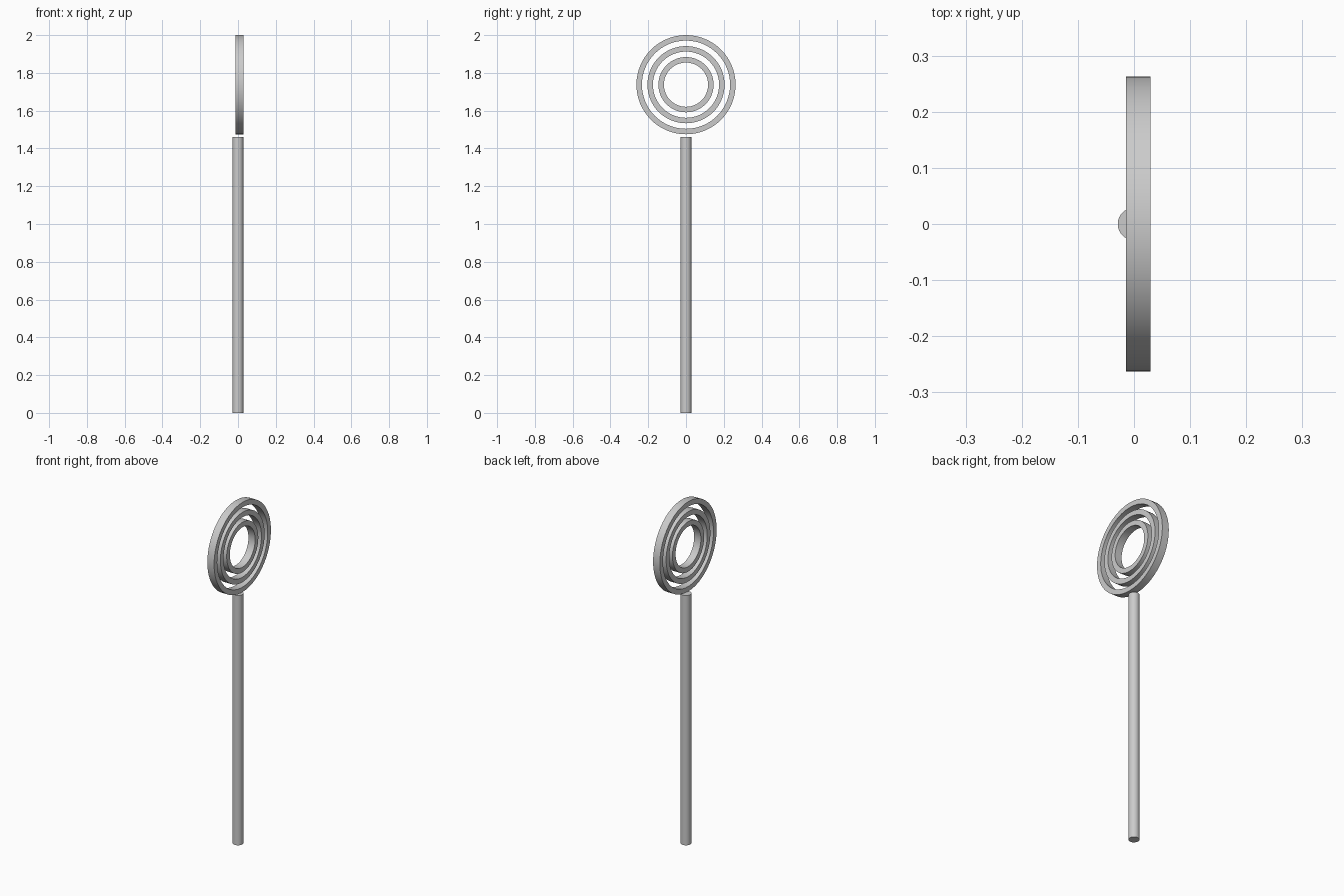
import bpy
import bmesh
from math import cos, sin, tau, radians

cube = bpy.data.objects.get("Cube")
if cube:
    bpy.data.objects.remove(cube, do_unlink=True)

grey = bpy.data.materials.new("light grey")
grey.use_nodes = True
colour = (0.6, 0.6, 0.6, 1)
grey.diffuse_color = colour
grey.node_tree.nodes["Principled BSDF"].inputs["Base Color"].default_value = colour


def finish(obj):
    obj.data.materials.append(grey)
    bpy.ops.object.select_all(action="DESELECT")
    obj.select_set(True)
    bpy.context.view_layer.objects.active = obj
    bpy.ops.object.shade_smooth_by_angle(angle=radians(30))


def ring(name, outer, inner, x0, x1, z, sides=64):
    """Flat band with a square section, its axis along x."""
    bm = bmesh.new()
    section = [(outer, x0), (outer, x1), (inner, x1), (inner, x0)]
    loops = []
    for i in range(sides):
        a = tau * i / sides
        loops.append([bm.verts.new((x, r * cos(a), z + r * sin(a))) for r, x in section])
    for i in range(sides):
        p, q = loops[i], loops[(i + 1) % sides]
        for j in range(4):
            k = (j + 1) % 4
            bm.faces.new((p[j], p[k], q[k], q[j]))
    bmesh.ops.recalc_face_normals(bm, faces=bm.faces)
    mesh = bpy.data.meshes.new(name)
    bm.to_mesh(mesh)
    bm.free()
    obj = bpy.data.objects.new(name, mesh)
    bpy.context.collection.objects.link(obj)
    finish(obj)


# Upright pole
POLE_TOP = 1.461
bpy.ops.mesh.primitive_cylinder_add(vertices=32, radius=0.029, depth=POLE_TOP,
                                    location=(0, 0, POLE_TOP / 2))
pole = bpy.context.object
pole.name = "pole"
finish(pole)

# Three concentric rings floating just above the pole
STEP = 0.0291
for i, name in enumerate(("outer_ring", "middle_ring", "inner_ring")):
    outer = 0.2625 - 2 * i * STEP
    ring(name, outer, outer - STEP, -0.0145, 0.029, 1.7375)
